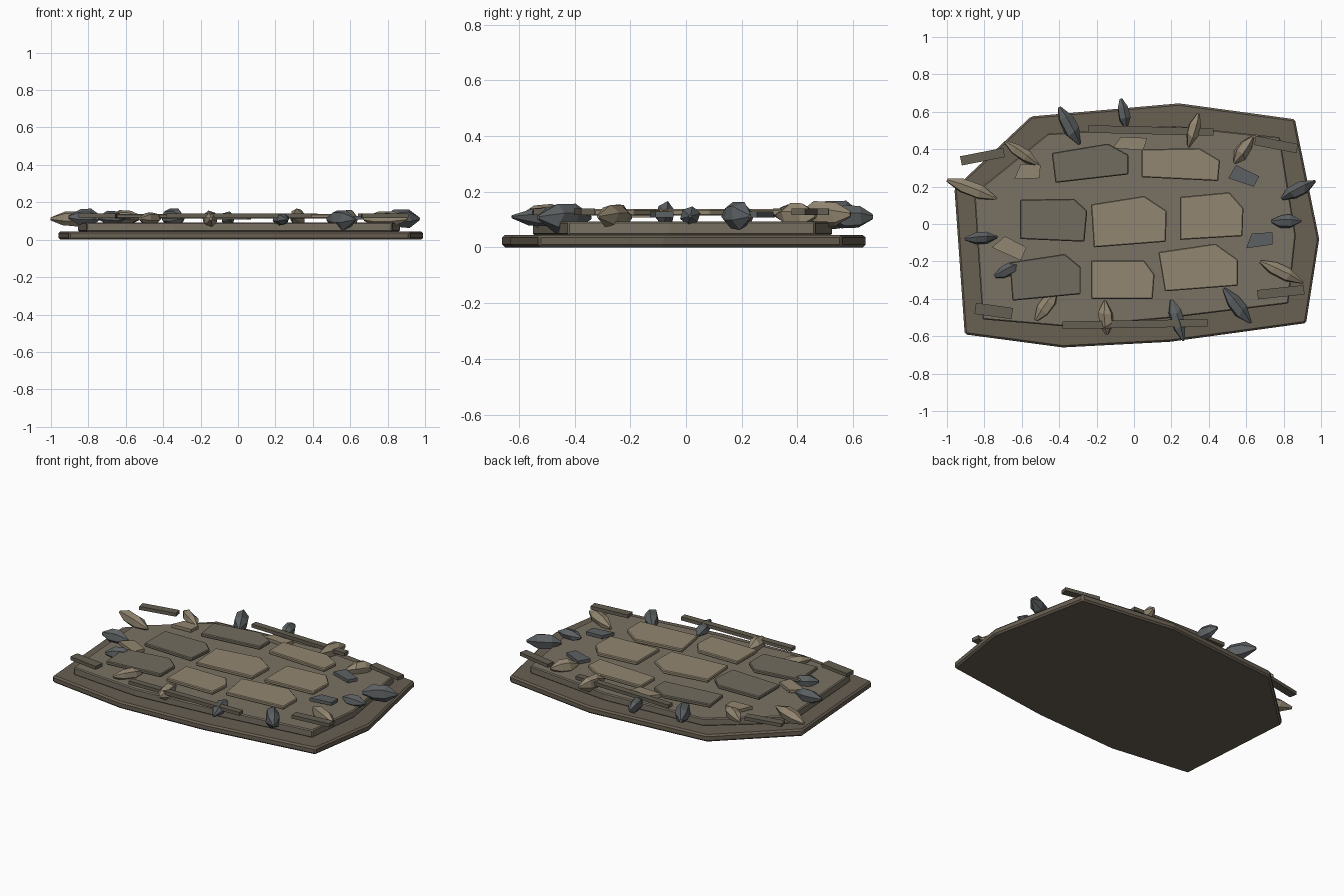
import bpy, bmesh, math, random
from mathutils import Vector

if "Cube" in bpy.data.objects:
    bpy.data.objects.remove(bpy.data.objects["Cube"])

random.seed(4)


def material(name, rgb):
    m = bpy.data.materials.new(name)
    m.diffuse_color = (*rgb, 1)
    m.use_nodes = True
    m.node_tree.nodes["Principled BSDF"].inputs["Base Color"].default_value = m.diffuse_color
    return m


EARTH = material("dark_earth", (0.14, 0.115, 0.085))
SLAB = material("slab_stone", (0.19, 0.165, 0.125))
TAN = material("tan_stone", (0.29, 0.24, 0.165))
DULL = material("dull_stone", (0.17, 0.15, 0.115))
GREY = material("grey_stone", (0.11, 0.12, 0.125))
STRIP = material("strip_stone", (0.13, 0.115, 0.085))


def finish(name, bm, mat, bevel=0.0):
    bmesh.ops.recalc_face_normals(bm, faces=bm.faces)
    me = bpy.data.meshes.new(name)
    bm.to_mesh(me)
    bm.free()
    me.materials.append(mat)
    ob = bpy.data.objects.new(name, me)
    bpy.context.collection.objects.link(ob)
    if bevel:
        b = ob.modifiers.new("edge_bevel", "BEVEL")
        b.width = bevel
        b.segments = 1
    return ob


def prism(name, pts, z0, z1, mat, bevel=0.0):
    bm = bmesh.new()
    lo = [bm.verts.new((x, y, z0)) for x, y in pts]
    hi = [bm.verts.new((x, y, z1)) for x, y in pts]
    bm.faces.new(lo)
    bm.faces.new(hi)
    n = len(pts)
    for i in range(n):
        j = (i + 1) % n
        bm.faces.new((lo[i], lo[j], hi[j], hi[i]))
    return finish(name, bm, mat, bevel)


def shard(name, a, b, width, height, z, mat):
    """Low-poly rock lying from tip a to tip b, six-sided in section."""
    a, b = Vector((*a, z)), Vector((*b, z))
    axis = b - a
    side = Vector((-axis.y, axis.x, 0)).normalized()
    up = Vector((0, 0, 1))
    bm = bmesh.new()
    rings = []
    for t, s in ((0.0, 0.22), (0.3, 0.95), (0.66, 1.0), (1.0, 0.15)):
        ring = []
        for k in range(6):
            ang = math.tau * k / 6 + 0.3
            j = s * random.uniform(0.88, 1.08)
            tt = t + (random.uniform(-0.06, 0.06) if 0 < t < 1 else 0)
            ring.append(bm.verts.new(a + axis * tt
                                     + side * (math.cos(ang) * width / 2 * j)
                                     + up * (math.sin(ang) * height * j)))
        rings.append(ring)
    bm.faces.new(rings[0])
    bm.faces.new(rings[-1])
    for r0, r1 in zip(rings, rings[1:]):
        for k in range(6):
            m = (k + 1) % 6
            bm.faces.new((r0[k], r0[m], r1[m], r1[k]))
    return finish(name, bm, mat)


# ground base and raised slab
prism("ground_base", [(-.55, .575), (.24, .645), (.86, .56), (.99, -.08), (.92, -.53),
                      (.19, -.63), (-.38, -.66), (-.905, -.59), (-.96, .19)],
      0, .045, EARTH, .01)
prism("raised_slab", [(-.46, .483), (.21, .525), (.78, .464), (.865, -.06), (.825, -.425),
                      (.17, -.505), (-.34, -.55), (-.81, -.51), (-.855, .165)],
      .044, .093, SLAB, .006)

# paving stones, each with a clipped corner
pavers = [
    (DULL, [(-.44, .38), (-.14, .43), (-.03, .37), (-.03, .265), (-.42, .22)]),
    (TAN, [(.04, .40), (.35, .405), (.46, .34), (.45, .23), (.04, .25)]),
    (DULL, [(-.61, .13), (-.32, .135), (-.25, .07), (-.265, -.095), (-.61, -.08)]),
    (TAN, [(-.23, .105), (.055, .15), (.175, .07), (.17, -.095), (-.215, -.125)]),
    (TAN, [(.245, .145), (.51, .17), (.585, .085), (.58, -.065), (.245, -.085)]),
    (DULL, [(-.665, -.205), (-.37, -.16), (-.285, -.23), (-.285, -.375), (-.65, -.41)]),
    (TAN, [(-.23, -.195), (.055, -.195), (.11, -.27), (.10, -.40), (-.23, -.40)]),
    (TAN, [(.13, -.15), (.435, -.105), (.555, -.19), (.555, -.33), (.165, -.36)]),
]
for i, (mat, pts) in enumerate(pavers):
    prism(f"paving_stone_{i + 1}", pts, .114, .137, mat, .005)

# small flat chips
chips = [
    (TAN, [(-.07, .465), (.07, .46), (.05, .395), (-.115, .405)]),
    (TAN, [(-.605, .32), (-.5, .315), (-.505, .245), (-.64, .24)]),
    (TAN, [(-.69, -.065), (-.575, -.125), (-.605, -.195), (-.76, -.125)]),
    (GREY, [(.545, .315), (.67, .255), (.64, .20), (.505, .245)]),
    (GREY, [(.63, -.05), (.74, -.045), (.74, -.11), (.60, -.13)]),
]
for i, (mat, pts) in enumerate(chips):
    prism(f"flat_chip_{i + 1}", pts, .108, .128, mat)

# edging strips: centre, length, width, angle
strips = [(.09, .50, .67, .04, -1.4), (.005, -.535, .775, .04, 1), (-.81, .36, .235, .05, 11),
          (.76, .425, .23, .05, -11), (-.75, -.465, .20, .06, -8), (.785, -.365, .25, .05, 6)]
for i, (cx, cy, ln, w, deg) in enumerate(strips):
    c, s = math.cos(math.radians(deg)), math.sin(math.radians(deg))
    corners = [(u * ln / 2, v * w / 2) for u, v in ((-1, -1), (1, -1), (1, 1), (-1, 1))]
    prism(f"edging_strip_{i + 1}", [(cx + u * c - v * s, cy + u * s + v * c) for u, v in corners],
          .117, .139, STRIP)

# rim rocks: tips, width, half height, centre height
rocks = [
    (GREY, (-.40, .625), (-.29, .425), .085, .055, .115),
    (GREY, (-.07, .67), (-.04, .505), .065, .045, .11),
    (TAN, (.345, .59), (.29, .41), .075, .05, .12),
    (TAN, (-.69, .44), (-.51, .315), .07, .04, .12),
    (TAN, (.635, .465), (.535, .325), .075, .045, .115),
    (TAN, (-1.0, .235), (-.735, .135), .08, .042, .112),
    (GREY, (.79, .135), (.97, .23), .08, .052, .112),
    (GREY, (.735, .015), (.895, .015), .075, .034, .112),
    (GREY, (-.905, -.08), (-.73, -.07), .07, .045, .12),
    (GREY, (-.745, -.28), (-.605, -.21), .075, .04, .115),
    (TAN, (.675, -.20), (.905, -.315), .075, .045, .11),
    (TAN, (-.525, -.515), (-.415, -.36), .08, .035, .112),
    (TAN, (-.145, -.59), (-.155, -.41), .08, .045, .112),
    (GREY, (.20, -.405), (.265, -.625), .075, .036, .11),
    (GREY, (.48, -.345), (.625, -.53), .09, .056, .108),
]
for i, (mat, a, b, w, h, z) in enumerate(rocks):
    shard(f"rim_rock_{i + 1}", a, b, w, h, z, mat)
